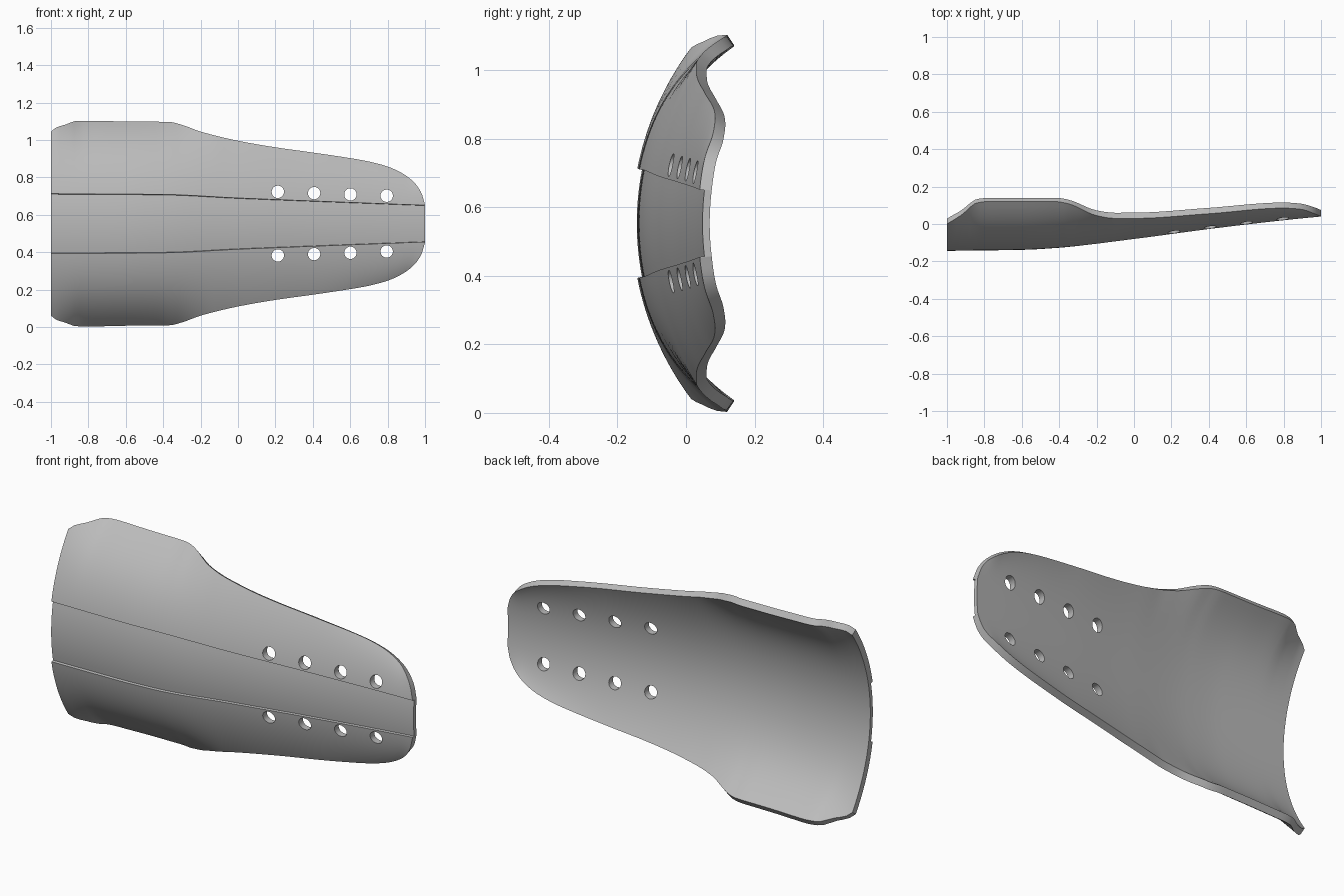
import bpy, bmesh, math
from mathutils import Vector, Matrix

cube = bpy.data.objects.get("Cube")
if cube:
    bpy.data.objects.remove(cube, do_unlink=True)

MID_Z = 0.553        # height of the symmetry plane
THICK = 0.035
RECESS = 0.014
CURVE = 0.61         # transverse curvature of the shell

# Profiles along the length: (x, value)
HALF_WIDTH = [(-1, .492), (-.97, .515), (-.92, .53), (-.87, .548), (-.8, .55), (-.6, .546),
              (-.37, .544), (-.3, .528), (-.2, .492), (0, .443), (.2, .408), (.4, .38),
              (.6, .35), (.7, .332), (.8, .305), (.88, .268), (.94, .222), (.98, .165), (1, .1)]
RIM_DEPTH = [(-1, 0), (-.92, .05), (-.84, .113), (-.78, .12), (-.42, .12), (-.35, .108),
             (-.2, .045), (-.1, .03), (0, .03), (.4, .055), (.8, .085), (.92, .075), (1, .042)]
SPINE_DEPTH = [(-1, -.142), (-.6, -.137), (-.4, -.126), (0, -.08), (.4, -.027), (.8, .02), (1, .04)]
GROOVE = [(-1, .16), (-.4, .156), (0, .137), (.4, .121), (1, .098)]


def sample(keys, x):
    """Cubic Hermite interpolation with monotone tangents."""
    def chord(i):
        return (keys[i + 1][1] - keys[i][1]) / (keys[i + 1][0] - keys[i][0])

    def tangent(i):
        if i == 0 or i == len(keys) - 1:
            return chord(min(i, len(keys) - 2))
        a, b = chord(i - 1), chord(i)
        return 2 * a * b / (a + b) if a * b > 0 else 0
    i = max(k for k in range(len(keys) - 1) if keys[k][0] <= x or k == 0)
    (x0, v0), (x1, v1) = keys[i], keys[i + 1]
    h = x1 - x0
    t = (x - x0) / h
    return (v0 * (1 + 2 * t) * (1 - t) ** 2 + h * tangent(i) * t * (1 - t) ** 2
            + v1 * t * t * (3 - 2 * t) + h * tangent(i + 1) * t * t * (t - 1))


def section(x):
    """Matching outer and inner points of the shell at one station."""
    width, groove = sample(HALF_WIDTH, x), sample(GROOVE, x)
    spine = sample(SPINE_DEPTH, x)
    flare = sample(RIM_DEPTH, x) - spine - CURVE * (width ** 2 - groove ** 2)
    if x > 0.9:
        flare *= (1 - x) / 0.1

    def point(w, depth):
        r = abs(w) / width
        y = spine + CURVE * (w * w - groove * groove) + flare * r ** 5
        slope = 2 * CURVE * w + math.copysign(5 * flare * r ** 4 / width, w)
        n = math.hypot(1, slope)
        return Vector((x, y + depth / n, MID_Z + w - depth * slope / n))
    side = [groove + (width - groove) * i / 20 for i in range(21)]
    band = [groove * i / 6 for i in range(-6, 7)]
    layout = ([(-w, 0) for w in reversed(side)] + [(w, RECESS) for w in band]
              + [(w, 0) for w in side])
    return [point(w, d) for w, d in layout], [point(w, THICK) for w, d in layout]


# Curved shell with a recessed centre band
stations = [-1 + 1.8 * i / 72 for i in range(72)]
stations += [0.8 + 0.2 * math.sin(math.pi / 2 * i / 20) for i in range(21)]
bm = bmesh.new()
rows = []
for x in stations:
    outer, inner = section(x)
    rows.append([bm.verts.new(p) for p in outer + inner[::-1]])
count = len(rows[0])
for a, b in zip(rows, rows[1:]):
    for i in range(count):
        j = (i + 1) % count
        bm.faces.new((a[i], a[j], b[j], b[i]))
for row in (rows[0], rows[-1]):
    for i in range(count // 2 - 1):
        bm.faces.new((row[i], row[i + 1], row[-2 - i], row[-1 - i]))
bmesh.ops.remove_doubles(bm, verts=bm.verts, dist=1e-5)
bmesh.ops.recalc_face_normals(bm, faces=bm.faces)
mesh = bpy.data.meshes.new("curved_plate")
bm.to_mesh(mesh)
bm.free()
plate = bpy.data.objects.new("curved_plate", mesh)
bpy.context.collection.objects.link(plate)

grey = bpy.data.materials.new("plain grey")
grey.use_nodes = True
grey.diffuse_color = (0.5, 0.5, 0.5, 1)
grey.node_tree.nodes["Principled BSDF"].inputs["Base Color"].default_value = (0.5, 0.5, 0.5, 1)
mesh.materials.append(grey)

# Two mirrored rows of screw holes
bm = bmesh.new()
for i in range(4):
    for sign in (-1, 1):
        place = Matrix.Translation((0.213 + 0.194 * i, 0, MID_Z + sign * (0.17 - 0.007 * i)))
        bmesh.ops.create_cone(bm, cap_ends=True, segments=32, radius1=0.033, radius2=0.033,
                              depth=1, matrix=place @ Matrix.Rotation(math.pi / 2, 4, 'X'))
hole_mesh = bpy.data.meshes.new("hole_cutter")
bm.to_mesh(hole_mesh)
bm.free()
hole_mesh.materials.append(grey)
cutter = bpy.data.objects.new("hole_cutter", hole_mesh)
cutter.hide_render = True
bpy.context.collection.objects.link(cutter)

bpy.context.view_layer.objects.active = plate
plate.select_set(True)
cut = plate.modifiers.new("screw_holes", 'BOOLEAN')
cut.operation = 'DIFFERENCE'
cut.solver = 'EXACT'
cut.object = cutter
bpy.ops.object.modifier_apply(modifier=cut.name)
bpy.data.objects.remove(cutter, do_unlink=True)

bpy.ops.object.select_all(action='DESELECT')
plate.select_set(True)
bpy.context.view_layer.objects.active = plate
bpy.ops.object.shade_smooth_by_angle(angle=math.radians(35))
